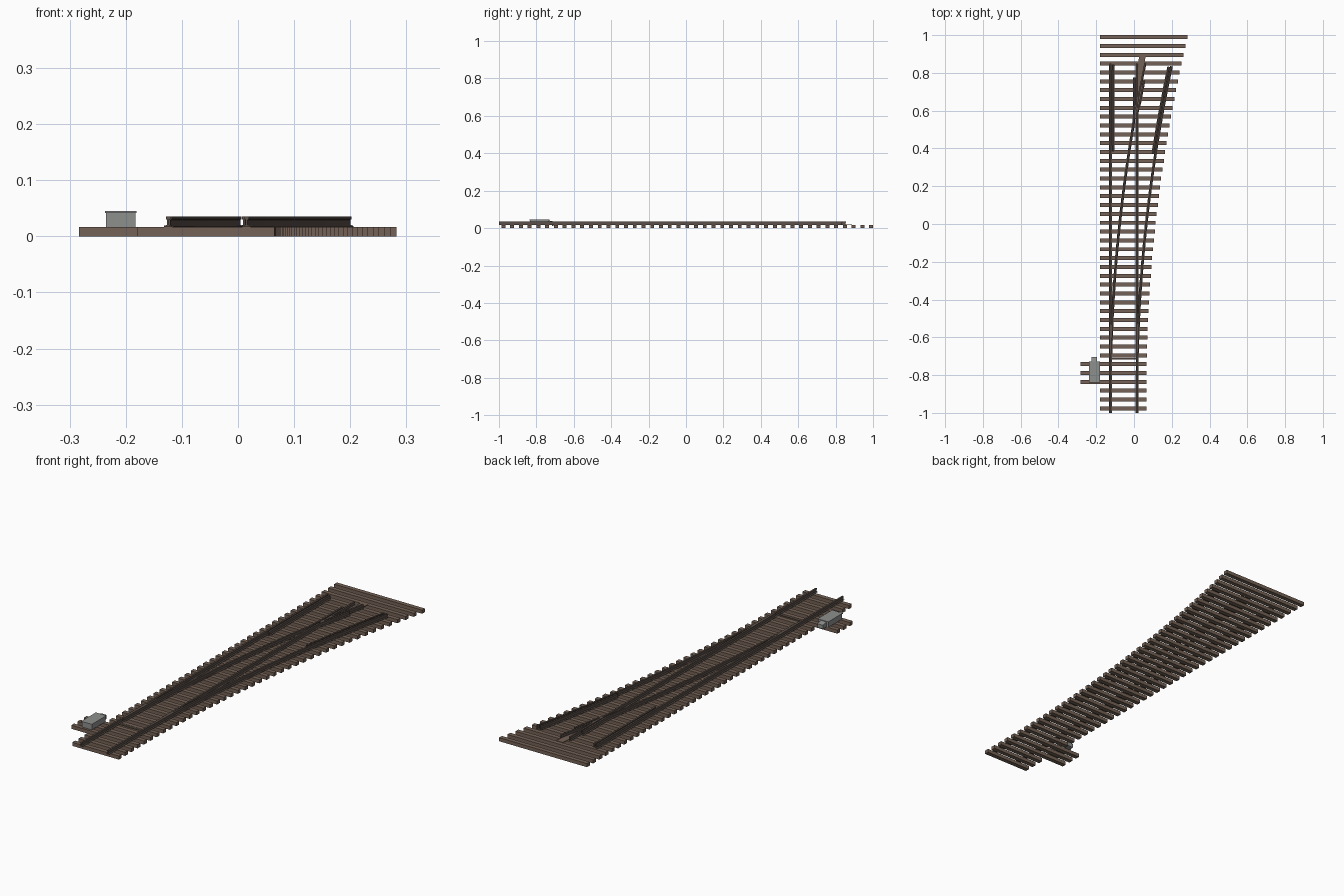
import bpy
import bmesh
from mathutils import Vector

if "Cube" in bpy.data.objects:
    bpy.data.objects.remove(bpy.data.objects["Cube"])


def material(name, rgb):
    m = bpy.data.materials.new(name)
    m.diffuse_color = (*rgb, 1)
    m.use_nodes = True
    m.node_tree.nodes["Principled BSDF"].inputs["Base Color"].default_value = m.diffuse_color
    return m


WOOD = material("sleeper brown", (0.175, 0.122, 0.092))
STEEL = material("rusty rail brown", (0.105, 0.079, 0.067))
GREY = material("machine grey", (0.27, 0.28, 0.27))

LEFT, RIGHT = -0.1245, 0.0155     # straight rail centre lines
GAUGE = RIGHT - LEFT
DECK = 0.017                      # sleeper top


def make(name, bm, mat):
    bmesh.ops.recalc_face_normals(bm, faces=bm.faces)
    me = bpy.data.meshes.new(name)
    bm.to_mesh(me)
    bm.free()
    me.materials.append(mat)
    ob = bpy.data.objects.new(name, me)
    bpy.context.collection.objects.link(ob)
    return ob


def add_box(bm, x0, x1, y0, y1, z0, z1):
    vs = bmesh.ops.create_cube(bm, size=1)["verts"]
    for v in vs:
        v.co = Vector((x1 if v.co.x > 0 else x0,
                       y1 if v.co.y > 0 else y0,
                       z1 if v.co.z > 0 else z0))
    return vs


def spread(y):
    """Sideways distance of the diverging track at y."""
    return 0.0608 * max(0, y + 0.9) ** 2


def diverging(y0, y1, off=0.0, n=24):
    """Path along the curved right rail, shifted sideways by off."""
    pts = []
    for i in range(n + 1):
        y = y0 + (y1 - y0) * i / n
        slope = 0.1216 * max(0, y + 0.9)
        nrm = Vector((1, -slope)).normalized()
        pts.append(Vector((RIGHT + spread(y), y)) + nrm * off)
    return pts


# Rail cross-section: foot, web and head
HALF = [(0.0072, DECK), (0.0072, 0.0188), (0.0018, 0.0205), (0.0018, 0.0295),
        (0.004, 0.0305), (0.004, 0.035)]
PROFILE = HALF + [(-x, z) for x, z in reversed(HALF)]


def rail(name, path):
    pts = [Vector(p) for p in path]
    bm = bmesh.new()
    rings = []
    for i, p in enumerate(pts):
        t = (pts[min(i + 1, len(pts) - 1)] - pts[max(i - 1, 0)]).normalized()
        side = Vector((t.y, -t.x))
        rings.append([bm.verts.new((p.x + side.x * u, p.y + side.y * u, z))
                      for u, z in PROFILE])
    n = len(PROFILE)
    for a, b in zip(rings, rings[1:]):
        for j in range(n):
            k = (j + 1) % n
            bm.faces.new((a[j], a[k], b[k], b[j]))
    bm.faces.new(rings[0])
    bm.faces.new(rings[-1])
    return make(name, bm, STEEL)


# Sleepers, growing longer along the diverging side
bm = bmesh.new()
for i in range(43):
    y = 0.9895 - i * 0.0468
    left = -0.283 if i in (37, 38, 39) else -0.18
    add_box(bm, left, 0.065 + spread(y), y - 0.0105, y + 0.0105, 0, DECK)
make("sleepers", bm, WOOD)

# Outer stock rails
rail("left_stock_rail", [(LEFT, -1), (LEFT, 0.85)])
rail("right_stock_rail", [(RIGHT, -1)] + diverging(-0.9, 0.835, 0, 32))

# Closure rails, each bending into a wing rail at the crossing
rail("straight_closure_rail",
     [(RIGHT, -0.69), (RIGHT, 0.585)] + diverging(0.62, 0.735, 0.013 - GAUGE, 4))
rail("curved_closure_rail",
     diverging(-0.69, 0.50, -GAUGE) + [(RIGHT - 0.013, 0.59), (RIGHT - 0.013, 0.775)])

# Crossing nose
rail("straight_nose_rail", [(RIGHT, 0.60), (RIGHT, 0.85)])
rail("curved_nose_rail", diverging(0.58, 0.825, -GAUGE, 8))

# Check rails
rail("left_check_rail", [(LEFT + 0.016, 0.385), (LEFT + 0.013, 0.42),
                         (LEFT + 0.013, 0.81), (LEFT + 0.016, 0.845)])
rail("right_check_rail", diverging(0.37, 0.83, -0.014, 12))

# Tapered plate under the crossing
bm = bmesh.new()
outline = [(0.006, 0.56), (0.02, 0.56), (0.061, 0.887), (0.026, 0.887)]
base = bm.faces.new([bm.verts.new((x, y, DECK)) for x, y in outline])
top = bmesh.ops.extrude_face_region(bm, geom=[base])["geom"]
for v in top:
    if isinstance(v, bmesh.types.BMVert):
        v.co.z = 0.0195
make("crossing_plate", bm, WOOD)

# Bar joining the moving blades
bm = bmesh.new()
add_box(bm, LEFT, RIGHT, -0.717, -0.709, 0.012, 0.0175)
make("throw_bar", bm, WOOD)

# Switch machine: body, lid and sloping front housing
bm = bmesh.new()
add_box(bm, -0.235, -0.183, -0.835, -0.732, DECK, 0.042)
add_box(bm, -0.237, -0.181, -0.838, -0.729, 0.042, 0.045)
for v in add_box(bm, -0.226, -0.196, -0.735, -0.705, DECK, 0.041):
    if v.co.y > -0.72 and v.co.z > 0.03:
        v.co.z = 0.035
make("switch_machine", bm, GREY)
